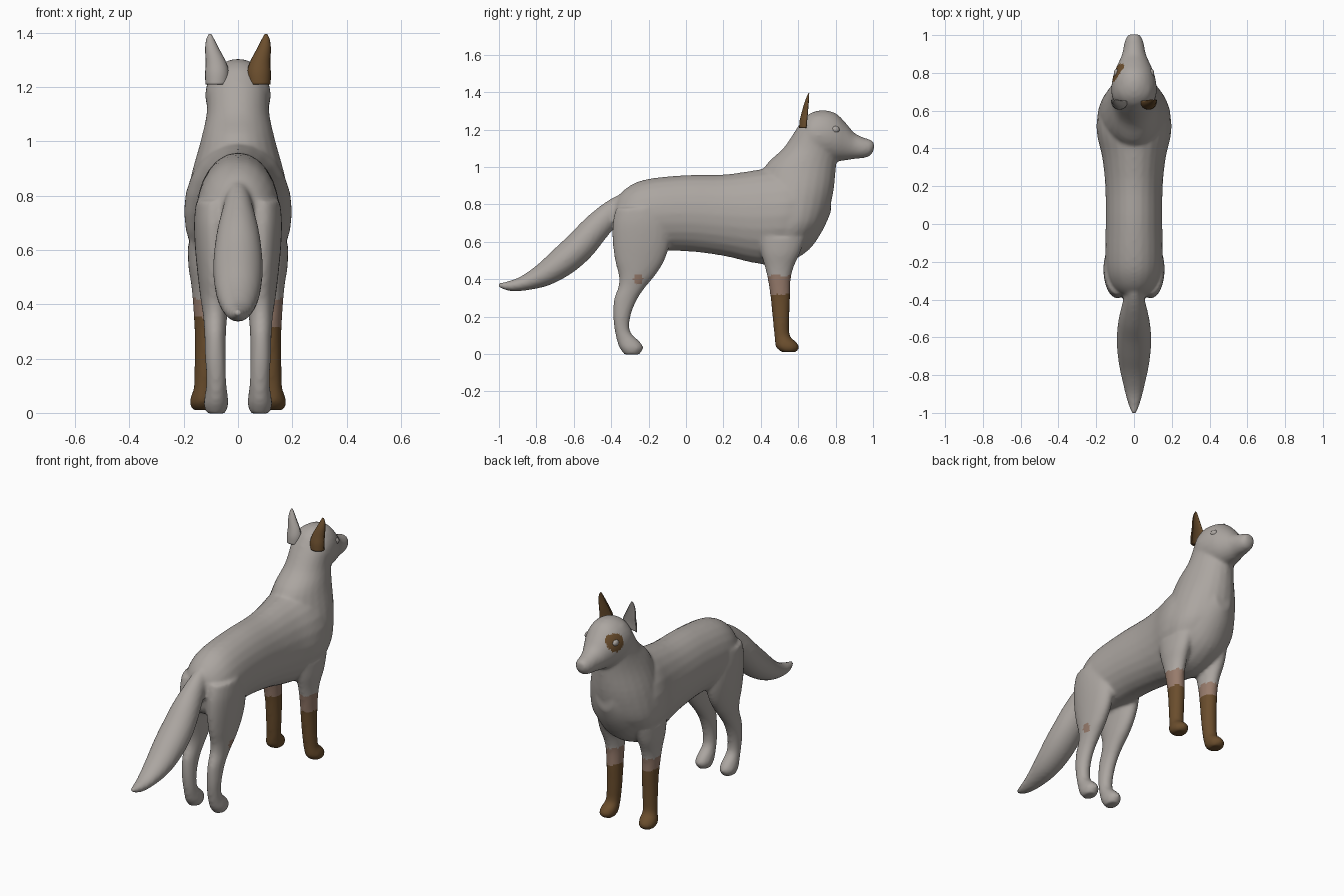
import bpy, bmesh, math
from mathutils import Vector

if "Cube" in bpy.data.objects:
    bpy.data.objects.remove(bpy.data.objects["Cube"])


def material(name, rgb):
    m = bpy.data.materials.new(name)
    m.diffuse_color = (*rgb, 1)
    m.use_nodes = True
    m.node_tree.nodes["Principled BSDF"].inputs["Base Color"].default_value = m.diffuse_color
    return m


GREY = material("warm grey fur", (0.41, 0.38, 0.355))
BROWN = material("dark brown fur", (0.145, 0.075, 0.026))
TAN = material("faded brown fur", (0.31, 0.20, 0.15))


def refine(rows, n=4):
    """Catmull-Rom interpolation between the given stations."""
    out = []
    for i in range(len(rows) - 1):
        a, b, c, d = (rows[max(0, min(len(rows) - 1, i + k))] for k in (-1, 0, 1, 2))
        for s in range(n):
            t = s / n
            out.append([0.5 * (2 * q + (r - p) * t + (2 * p - 5 * q + 4 * r - w) * t * t
                               + (3 * q - p - 3 * r + w) * t ** 3)
                        for p, q, r, w in zip(a, b, c, d)])
    return out + [list(rows[-1])]


def loft(bm, rings, sides=24, hollow=False):
    """Skin rings given as (centre, half axis u, half axis v)."""
    loops = []
    for c, u, v in rings:
        loop = []
        for k in range(sides):
            a = 2 * math.pi * k / sides
            s = math.sin(a)
            if hollow and s > 0:
                s *= -0.35
            loop.append(bm.verts.new(Vector(c) + Vector(u) * math.cos(a) + Vector(v) * s))
        loops.append(loop)
    faces = [bm.faces.new(loops[0]), bm.faces.new(loops[-1])]
    for p, q in zip(loops, loops[1:]):
        for k in range(sides):
            j = (k + 1) % sides
            faces.append(bm.faces.new((p[k], p[j], q[j], q[k])))
    bmesh.ops.recalc_face_normals(bm, faces=faces)


def along_y(rows):
    # y, top z, bottom z, half width
    return [((0, y, (t + b) / 2), (w, 0, 0), (0, 0, (t - b) / 2)) for y, t, b, w in refine(rows)]


def along_z(rows, side=1):
    # z, back y, front y, centre x, half width
    return [((side * x, (a + b) / 2, z), (w, 0, 0), (0, (b - a) / 2, 0))
            for z, a, b, x, w in refine(rows)]


def finish(bm, name, mats):
    me = bpy.data.meshes.new(name)
    bm.to_mesh(me)
    bm.free()
    ob = bpy.data.objects.new(name, me)
    bpy.context.collection.objects.link(ob)
    for m in mats:
        me.materials.append(m)
    for p in me.polygons:
        p.use_smooth = True
    return ob


bm = bmesh.new()
# torso
loft(bm, along_y([
    (-.385, .77, .69, .02), (-.365, .84, .60, .09), (-.30, .90, .56, .135), (-.2, .937, .55, .152),
    (0, .957, .55, .15), (.2, .96, .525, .152), (.35, .98, .49, .168), (.47, 1.0, .475, .195),
    (.56, 1.0, .495, .195), (.66, 1.0, .56, .158), (.73, .96, .66, .11), (.775, .90, .76, .05)]))
# neck
loft(bm, along_z([
    (.60, .40, .665, 0, .17), (.70, .38, .74, 0, .195), (.85, .38, .785, 0, .178),
    (1.0, .42, .802, 0, .138), (1.1, .52, .81, 0, .116), (1.2, .588, .82, 0, .112),
    (1.26, .63, .80, 0, .09), (1.285, .66, .78, 0, .06)]))
# head and muzzle
loft(bm, along_y([
    (.60, 1.22, 1.1, .06), (.66, 1.285, 1.05, .112), (.73, 1.304, 1.035, .12), (.80, 1.288, 1.03, .106),
    (.855, 1.235, 1.036, .082), (.90, 1.183, 1.043, .063), (.95, 1.158, 1.048, .053),
    (.985, 1.147, 1.06, .043), (1.005, 1.135, 1.09, .025)]))
# legs
for side in (1, -1):
    loft(bm, along_z([
        (.62, .38, .64, .12, .065), (.54, .40, .61, .125, .058), (.47, .42, .578, .122, .05),
        (.40, .437, .56, .12, .046), (.30, .452, .557, .117, .043), (.20, .462, .553, .118, .042),
        (.10, .472, .555, .122, .04), (.065, .475, .59, .127, .045), (.035, .482, .606, .131, .048),
        (.01, .51, .59, .131, .036)], side))
    loft(bm, along_z([
        (.78, -.375, -.12, .085, .07), (.70, -.392, -.09, .088, .074), (.60, -.393, -.085, .088, .07),
        (.50, -.38, -.115, .088, .06), (.42, -.36, -.165, .086, .052), (.36, -.362, -.215, .084, .045),
        (.29, -.386, -.262, .084, .04), (.20, -.390, -.297, .083, .038), (.12, -.380, -.298, .08, .037),
        (.065, -.368, -.245, .08, .042), (.032, -.355, -.228, .081, .046),
        (-.003, -.33, -.25, .081, .034)], side))
# tail: y, z, half thickness, half width
tail = refine([
    (-.28, .82, .05, .04), (-.34, .795, .06, .045), (-.41, .745, .067, .058), (-.49, .665, .077, .078),
    (-.57, .575, .083, .09), (-.66, .495, .08, .09), (-.76, .425, .064, .077), (-.87, .378, .04, .053),
    (-.95, .364, .026, .032), (-1.005, .37, .01, .012)])
rings = []
for i, (y, z, h, w) in enumerate(tail):
    p, q = tail[max(0, i - 1)], tail[min(len(tail) - 1, i + 1)]
    d = Vector((0, q[0] - p[0], q[1] - p[1])).normalized()
    rings.append(((0, y, z), (w, 0, 0), (0, -d.z * h, d.y * h)))
loft(bm, rings)

# fuse the parts into one smooth skin
raw = finish(bm, "body", [])
rm = raw.modifiers.new("fuse", 'REMESH')
rm.mode = 'VOXEL'
rm.voxel_size = 0.01
sm = raw.modifiers.new("soften", 'SMOOTH')
sm.factor = 0.5
sm.iterations = 8
dg = bpy.context.evaluated_depsgraph_get()
skin = bpy.data.meshes.new_from_object(raw.evaluated_get(dg))
raw.modifiers.clear()
raw.data = skin
skin.materials.clear()
for m in (GREY, BROWN, TAN):
    skin.materials.append(m)
# markings: front socks, left eye patch, spot on right haunch
for p in skin.polygons:
    x, y, z = p.center
    p.use_smooth = True
    p.material_index = 0
    if y > .35 and z < .42:
        p.material_index = 1 if z < (.32 if x > 0 else .35) else 2
    elif x < -.03 and math.hypot(y - .80, z - 1.2) < .05:
        p.material_index = 1
    elif x > .09 and math.hypot(y + .255, z - .40) < .026:
        p.material_index = 2

# ears: right one brown
for side, name, mat in ((1, "right_ear", BROWN), (-1, "left_ear", GREY)):
    bm = bmesh.new()
    loft(bm, along_z([
        (1.21, .605, .685, .078, .042), (1.25, .608, .688, .077, .044), (1.29, .618, .686, .081, .038),
        (1.34, .632, .68, .095, .026), (1.375, .645, .672, .102, .015),
        (1.396, .655, .663, .103, .004)], side), hollow=True)
    finish(bm, name, [mat])

# eyes
for side, name in ((1, "right_eye"), (-1, "left_eye")):
    bm = bmesh.new()
    bmesh.ops.create_uvsphere(bm, u_segments=16, v_segments=10, radius=1)
    for v in bm.verts:
        v.co = Vector((v.co.x * .016 + side * .091, v.co.y * .024 + .797, v.co.z * .019 + 1.2))
    finish(bm, name, [GREY])
